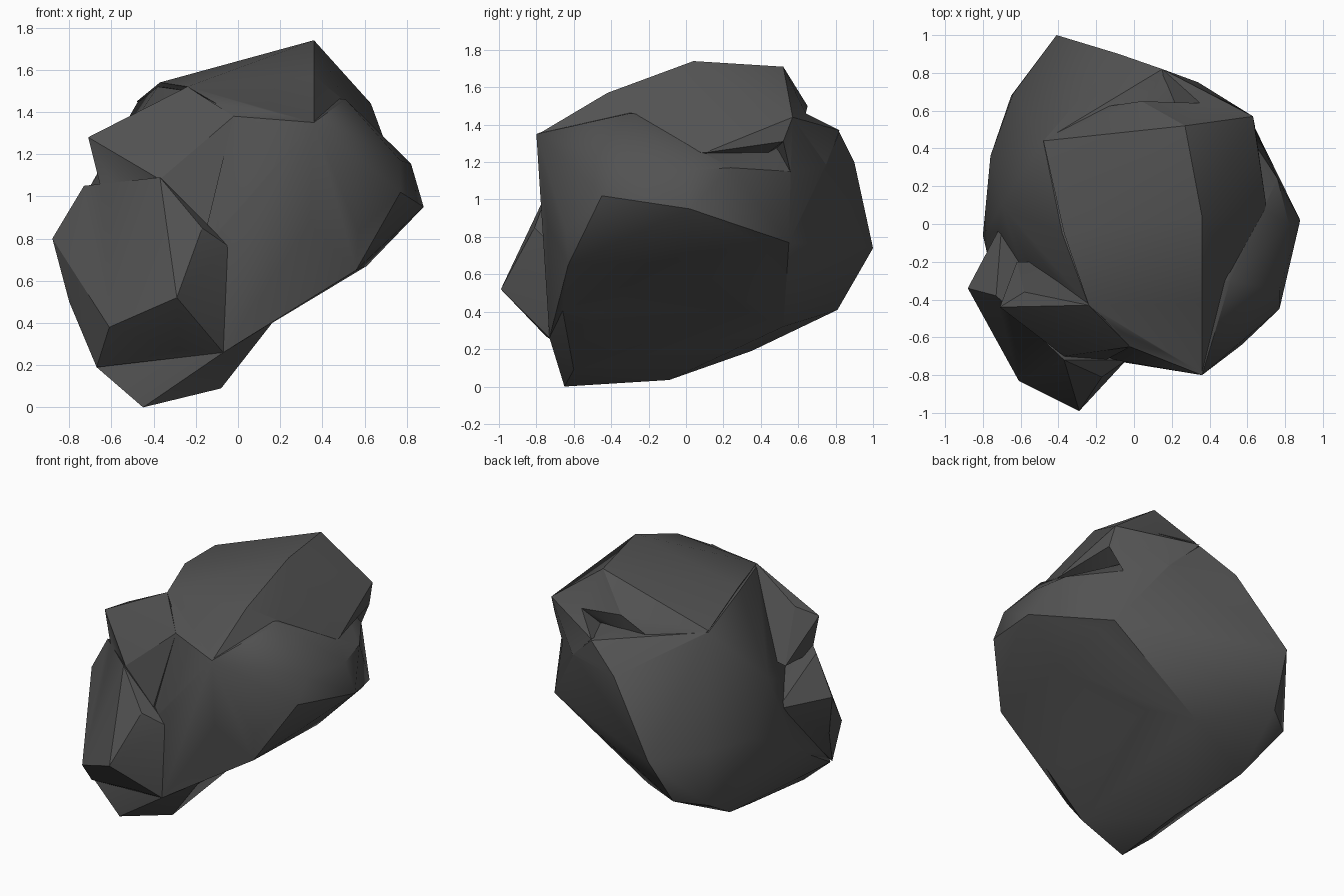
import bpy, bmesh

rock_grey = bpy.data.materials.new("dark rock grey")
rock_grey.diffuse_color = (0.085, 0.085, 0.085, 1)


def chunk(name, points):
    """Faceted boulder chunk: convex hull of its corner points."""
    bm = bmesh.new()
    for p in points:
        bm.verts.new(p)
    hull = bmesh.ops.convex_hull(bm, input=bm.verts[:])
    loose = {v for v in hull["geom_interior"] + hull["geom_unused"]
             if isinstance(v, bmesh.types.BMVert)}
    bmesh.ops.delete(bm, geom=list(loose), context='VERTS')
    bmesh.ops.recalc_face_normals(bm, faces=bm.faces[:])
    mesh = bpy.data.meshes.new(name)
    bm.to_mesh(mesh)
    bm.free()
    mesh.materials.append(rock_grey)
    obj = bpy.data.objects.new(name, mesh)
    bpy.context.collection.objects.link(obj)
    return obj


# Main mass: front wall, right flank, back, left flank
body = chunk("rock_body", [
    (.36, -.80, 1.35), (-.02, -.65, 1.38), (.34, -.74, .87), (-.24, -.43, 1.50),
    (-.38, -.05, 1.52), (-.48, .44, 1.44), (.51, -.30, 1.46), (.82, 0, 1.155),
    (.76, .24, 1.17), (.88, .02, .95), (.77, -.45, 1.02), (.77, -.35, 1.17),
    (.57, -.64, .83), (.56, -.63, .65), (.61, 0, .67), (.67, .35, .94),
    (.64, .42, .76), (.62, .55, .77), (.55, .56, 1.15), (.34, .75, 1.19),
    (.15, .82, 1.36), (-.08, .90, 1.20), (-.41, 1.0, .74), (-.47, .81, .41),
    (-.64, .69, .75), (-.76, .36, .75), (-.80, -.06, .52), (-.70, .10, 1.05),
    (.16, .50, .47), (.17, -.66, .41), (-.07, .52, .32), (-.58, .35, .19),
    (-.26, .20, .19), (-.67, -.62, .19), (-.07, -.73, .26), (-.65, .68, .38)])

# Foot under the front left
foot = chunk("rock_foot", [
    (-.42, -.09, .035), (-.45, -.65, 0), (-.08, -.60, .09), (-.07, -.73, .26),
    (.17, -.66, .41), (-.67, -.62, .19), (-.58, .35, .19), (-.26, .20, .17),
    (-.07, .52, .32), (.16, .40, .46), (-.3, 0, .6)])

# Raised ridge along the top right
crest = chunk("rock_crest", [
    (.36, .04, 1.74), (.27, .52, 1.71), (.36, -.42, 1.57), (-.24, -.43, 1.52),
    (-.37, -.05, 1.54), (-.48, .44, 1.45), (.35, .64, 1.46), (.04, .65, 1.50),
    (.51, -.25, 1.45), (.63, .57, 1.44), (.64, .52, 1.31), (.70, .1, 1.25),
    (.36, -.79, 1.35), (0, -.64, 1.38), (-.3, .6, 1.3), (0, .1, 1.0)])

# Corner cap at the back right of the ridge
cap = chunk("rock_back_cap", [
    (.63, .57, 1.44), (.64, .52, 1.31), (.35, .64, 1.46), (.15, .82, 1.37),
    (.34, .75, 1.18), (.55, .56, 1.14), (.2, .4, 1.3)])

# Shoulder at the upper front left
shoulder = chunk("rock_shoulder", [
    (-.71, -.44, 1.28), (-.24, -.43, 1.52), (-.58, -.36, 1.34), (-.02, -.65, 1.38),
    (-.37, -.70, 1.08), (-.64, -.46, 1.0), (-.62, -.2, 1.0), (-.1, -.2, 1.1),
    (-.15, -.72, .84)])

# Protruding block at the front left
lobe = chunk("rock_front_block", [
    (-.88, -.34, .80), (-.73, -.38, 1.05), (-.37, -.72, 1.09), (-.17, -.81, .85),
    (-.04, -.72, .76), (-.13, -.79, .48), (-.29, -.99, .52), (-.61, -.83, .38),
    (-.80, -.42, .50), (-.67, -.64, .19), (-.28, -.75, .27), (-.07, -.73, .26),
    (-.70, 0, .80), (-.1, -.3, .6)])

# Fuse the chunks into one stone
parts = (foot, crest, cap, shoulder, lobe)
for other in parts:
    mod = body.modifiers.new("fuse", 'BOOLEAN')
    mod.operation = 'UNION'
    mod.solver = 'EXACT'
    mod.object = other
bpy.context.view_layer.objects.active = body
body.select_set(True)
for mod in list(body.modifiers):
    bpy.ops.object.modifier_apply(modifier=mod.name)
for other in parts:
    bpy.data.objects.remove(other)
body.name = "rock"
bpy.ops.object.shade_smooth_by_angle(angle=0.52)
